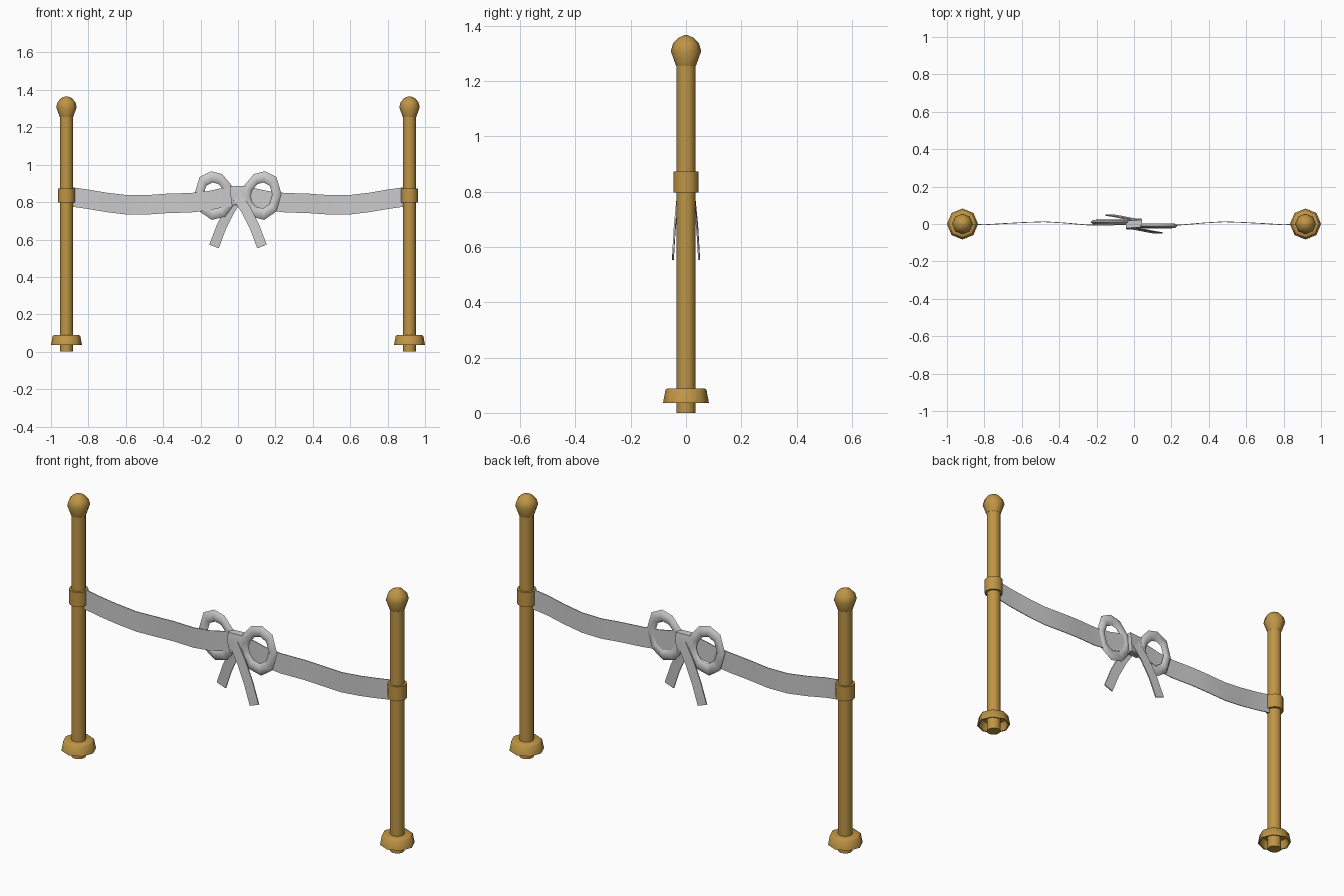
import bpy, math
from mathutils import Vector

if "Cube" in bpy.data.objects:
    bpy.data.objects.remove(bpy.data.objects["Cube"])


def material(name, rgb):
    m = bpy.data.materials.new(name)
    m.diffuse_color = (*rgb, 1)
    m.use_nodes = True
    m.node_tree.nodes["Principled BSDF"].inputs["Base Color"].default_value = m.diffuse_color
    return m


GOLD = material("brass", (0.52, 0.30, 0.06))
GREY = material("pale ribbon", (0.60, 0.60, 0.60))


def make(name, verts, faces, mat, angle=50):
    me = bpy.data.meshes.new(name)
    me.from_pydata(verts, [], faces)
    me.materials.append(mat)
    ob = bpy.data.objects.new(name, me)
    bpy.context.collection.objects.link(ob)
    bpy.ops.object.select_all(action='DESELECT')
    ob.select_set(True)
    bpy.context.view_layer.objects.active = ob
    bpy.ops.object.mode_set(mode='EDIT')
    bpy.ops.mesh.select_all(action='SELECT')
    bpy.ops.mesh.normals_make_consistent(inside=False)
    bpy.ops.object.mode_set(mode='OBJECT')
    bpy.ops.object.shade_smooth_by_angle(angle=math.radians(angle))
    return ob


def lathe(name, x, profile, sides=8):
    """Revolve (radius, z) points around a vertical axis at x, capping both ends."""
    verts, faces = [], []
    for r, z in profile:
        for i in range(sides):
            a = 2 * math.pi * i / sides
            verts.append((x + r * math.cos(a), r * math.sin(a), z))
    for k in range(len(profile) - 1):
        for i in range(sides):
            j = (i + 1) % sides
            faces.append((k * sides + i, k * sides + j, (k + 1) * sides + j, (k + 1) * sides + i))
    n = (len(profile) - 1) * sides
    faces += [tuple(range(sides))[::-1], tuple(range(n, n + sides))]
    return make(name, verts, faces, GOLD)


def strip(name, path, width, thick, wide=None):
    """Thin band along a path; its width lies in the xz plane."""
    pts = [Vector(p) for p in path]
    verts, faces = [], []
    for i, p in enumerate(pts):
        t = pts[min(i + 1, len(pts) - 1)] - pts[max(i - 1, 0)]
        side = wide or Vector((-t.z, 0, t.x)).normalized()
        depth = t.cross(side).normalized()
        for s, d in ((-1, -1), (1, -1), (1, 1), (-1, 1)):
            verts.append(p + side * (s * width / 2) + depth * (d * thick / 2))
    for k in range(len(pts) - 1):
        for i in range(4):
            j = (i + 1) % 4
            faces.append((k * 4 + i, k * 4 + j, k * 4 + 4 + j, k * 4 + 4 + i))
    n = len(verts) - 4
    faces += [(3, 2, 1, 0), (n, n + 1, n + 2, n + 3)]
    return make(name, verts, faces, GREY)


def bow_loop(name, s, y):
    """Flattened oval ring with a rounded cross-section."""
    outer = [(0.232, 0.845), (0.205, 0.935), (0.145, 0.965), (0.085, 0.95), (0.03, 0.885),
             (0.015, 0.83), (0.03, 0.775), (0.07, 0.722), (0.14, 0.705), (0.205, 0.75)]
    cx, cz = 0.127, 0.835
    section = [(1.0, 0), (0.88, 0.012), (0.66, 0.013), (0.54, 0), (0.66, -0.013), (0.88, -0.012)]
    n, m = len(outer), len(section)
    verts = [(s * (cx + (x - cx) * f), y + d, cz + (z - cz) * f)
             for x, z in outer for f, d in section]
    faces = [(i * m + k, i * m + (k + 1) % m,
              (i + 1) % n * m + (k + 1) % m, (i + 1) % n * m + k)
             for i in range(n) for k in range(m)]
    make(name, verts, faces, GREY, 70)


for side, s in (("left", -1), ("right", 1)):
    # Posts with finial, collar and hollow foot
    x = s * 0.917
    lathe(side + "_post", x, [(0.034, 0), (0.034, 1.26)], 16)
    lathe(side + "_finial", x, [(0.036, 1.255), (0.055, 1.308), (0.047, 1.336),
                                (0.028, 1.356), (0.006, 1.366)])
    lathe(side + "_collar", x, [(0.046, 0.797), (0.046, 0.872)], 12)
    lathe(side + "_foot", x, [(0.034, 0.078), (0.064, 0.078), (0.076, 0.036),
                              (0.083, 0.036), (0.074, 0.084), (0.066, 0.089), (0.034, 0.089)])

    # Hanging ribbon between the post and the knot
    path = [(0.89, 0, 0.828), (0.80, -0.004, 0.815), (0.70, 0.002, 0.798), (0.59, 0.008, 0.785),
            (0.48, 0.012, 0.786), (0.38, 0.006, 0.793), (0.25, -0.005, 0.797),
            (0.16, -0.006, 0.807), (0.08, -0.004, 0.824), (0.0, 0, 0.835)]
    strip(side + "_ribbon", [(s * a, b, c) for a, b, c in path], 0.104, 0.004, Vector((0, 0, 1)))

    # Bow loops and dangling tails, one set forward and one set back
    bow_loop(side + "_bow_loop", s, -s * 0.010)
    tail = [(-0.01, 0.022, 0.84), (0.045, 0.032, 0.755), (0.09, 0.041, 0.665), (0.128, 0.047, 0.563)]
    strip(side + "_bow_tail", [(s * a, -s * b, c) for a, b, c in tail], 0.054, 0.006)

# Knot: a slightly twisted, tapering block
knot = []
for z, w, d in ((0.785, 0.033, 0.022), (0.835, 0.04, 0.03), (0.887, 0.043, 0.022)):
    knot += [(-w, -d, z), (w, -d * 0.75, z), (w, d, z), (-w, d * 0.75, z)]
sides = [(k + i, k + (i + 1) % 4, k + 4 + (i + 1) % 4, k + 4 + i) for k in (0, 4) for i in range(4)]
make("bow_knot", knot, sides + [(3, 2, 1, 0), (8, 9, 10, 11)], GREY)
